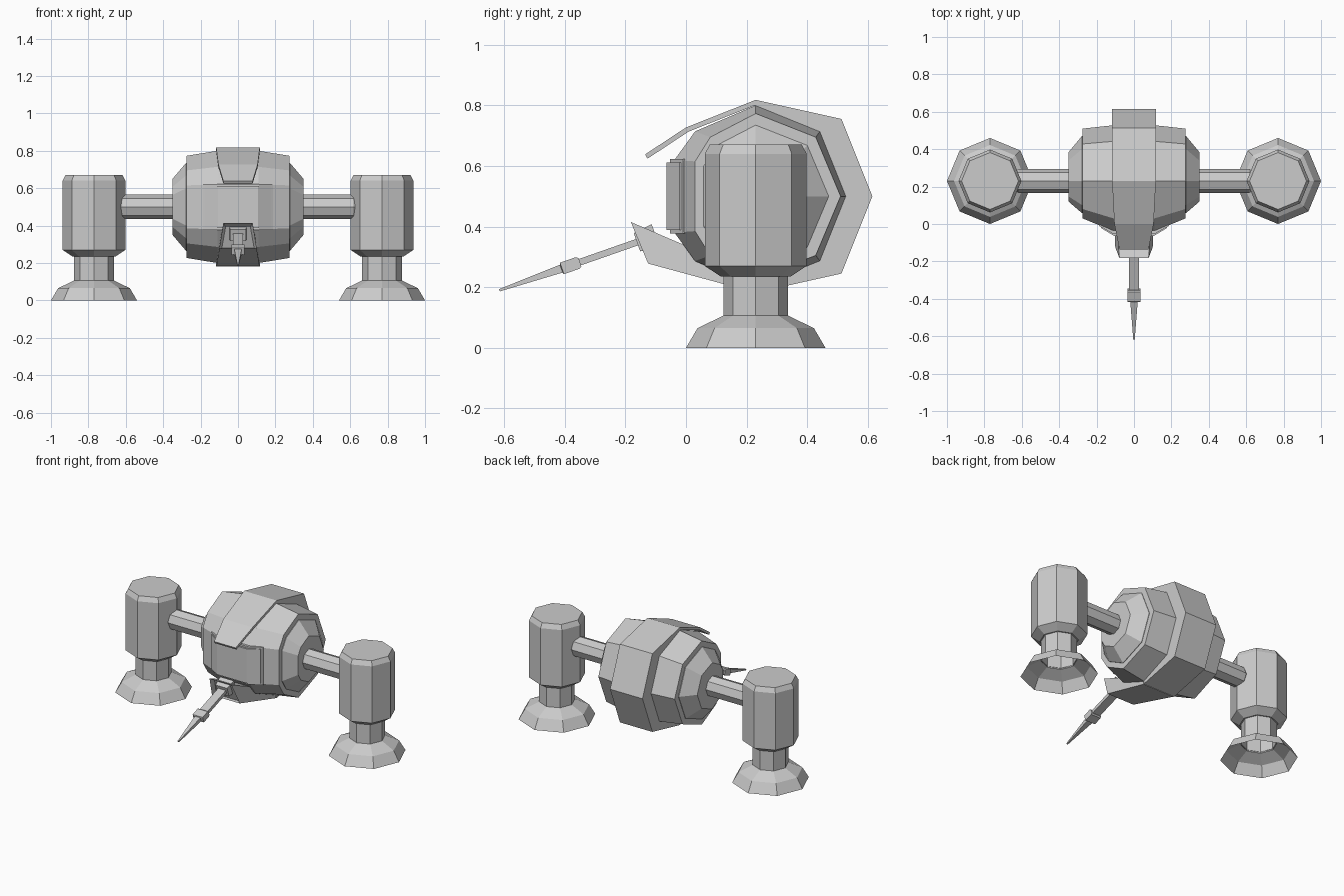
import bpy, bmesh, math
from mathutils import Vector

if "Cube" in bpy.data.objects:
    bpy.data.objects.remove(bpy.data.objects["Cube"])

CY, CZ = 0.23, 0.5  # body axis


def make(name, bm):
    bmesh.ops.recalc_face_normals(bm, faces=bm.faces)
    me = bpy.data.meshes.new(name)
    bm.to_mesh(me)
    bm.free()
    ob = bpy.data.objects.new(name, me)
    bpy.context.collection.objects.link(ob)
    return ob


def loft(name, rings, cap_start=True, cap_end=True):
    bm = bmesh.new()
    vs = [[bm.verts.new(p) for p in r] for r in rings]
    n = len(rings[0])
    for a, b in zip(vs, vs[1:]):
        for i in range(n):
            j = (i + 1) % n
            bm.faces.new((a[i], a[j], b[j], b[i]))
    if cap_start:
        bm.faces.new(vs[0])
    if cap_end:
        bm.faces.new(vs[-1])
    return make(name, bm)


def ring_z(x, y, z, r):
    return [(x + r * math.cos(k * math.pi / 4), y + r * math.sin(k * math.pi / 4), z) for k in range(8)]


def ring_x(x, r):
    return [(x, CY + r * math.cos(k * math.pi / 4), CZ + r * math.sin(k * math.pi / 4)) for k in range(8)]


def section(x, pts, s=1.0):
    return [(x, CY + y * s, CZ + z * s) for y, z in pts]


def bar(name, start, end, stations):
    # square bar: stations are (fraction, half width, half height)
    a, b = Vector(start), Vector(end)
    d = (b - a).normalized()
    side = Vector((1, 0, 0))
    up = side.cross(d)
    rings = []
    for t, w, h in stations:
        c = a.lerp(b, t)
        rings.append([c + side * w * i + up * h * j for i, j in ((-1, -1), (1, -1), (1, 1), (-1, 1))])
    return loft(name, rings)


# Hull: flattened-front octagonal sections along x
mid = [(0, .3), (.212, .214), (.298, 0), (.212, -.214), (0, -.3),
       (-.2, -.214), (-.268, -.12), (-.268, .12), (-.2, .214)]
end = [(0, .273), (.198, .195), (.28, 0), (.198, -.195), (0, -.273),
       (-.15, -.195), (-.2, -.115), (-.2, .115), (-.15, .195)]
loft("hull", [section(-.275, end), section(-.11, mid), section(.11, mid), section(.275, end)])

# Central armour band wrapping the back
band = [(0, .318), (.283, .255), (.385, 0), (.283, -.255), (0, -.318), (0, 0)]
loft("back_band", [section(-.117, band), section(.117, band)])

# Brow plate running forward over the window
rows = ((.23, .818, .117), (0, .727, .105), (-.135, .638, .078))
loft("brow_plate", [[(-w, y, z), (w, y, z), (w, y + .008, z - .014), (-w, y + .008, z - .014)]
                    for y, z, w in rows])

# Front window frame and pane
def window(name, w, h, y):
    pts = [(-w, y + .042), (-w * .6, y), (w * .6, y), (w, y + .042)]
    bm = bmesh.new()
    for depth in (0, .05):
        for z in (CZ - h, CZ + h):
            for x, yy in pts:
                bm.verts.new((x, yy + depth, z))
    bmesh.ops.convex_hull(bm, input=bm.verts)
    bmesh.ops.dissolve_limit(bm, angle_limit=.02, verts=bm.verts, edges=bm.edges)
    make(name, bm)


window("window_frame", .187, .123, -.052)
window("window_pane", .176, .112, -.064)

# Chin housing with recessed front opening
chin = loft("chin_housing", [
    [(-.115, .225, .183), (.115, .225, .183), (.11, .225, .24), (-.11, .225, .24)],
    [(-.1, -.125, .278), (.1, -.125, .278), (.078, -.182, .415), (-.078, -.182, .415)]])
bm = bmesh.new()
bm.from_mesh(chin.data)
bm.faces.ensure_lookup_table()
front = min(bm.faces, key=lambda f: f.calc_center_median().y)
bmesh.ops.inset_region(bm, faces=[front], thickness=.018)
bmesh.ops.translate(bm, verts=front.verts, vec=(0, .03, -.01))
bm.to_mesh(chin.data)
bm.free()

# Gun: mount, barrel, collar and tapered muzzle
P, Q = (0, -.1, .37), (0, -.615, .19)
bar("gun_mount", P, Q, [(0, .05, .04), (.12, .042, .032)])
bar("gun_barrel", P, Q, [(.05, .028, .011), (.52, .028, .011)])
bar("gun_collar", P, Q, [(.485, .036, .014), (.5, .036, .02), (.6, .036, .02), (.605, .025, .014)])
bar("gun_muzzle", P, Q, [(.55, .022, .015), (1, .004, .004)])

# Side domes, arms and legs on both sides
for s, tag in ((-1, "left"), (1, "right")):
    loft(tag + "_side_dome", [section(s * .2, end, .86), section(s * .278, end, .86), section(s * .35, end, .55)])
    loft(tag + "_arm", [ring_x(s * .3, .065), ring_x(s * .615, .065), ring_x(s * .632, .055)])
    X = s * .77
    loft(tag + "_leg_drum", [ring_z(X, CY, z, r) for z, r in
                             ((.235, .115), (.27, .168), (.64, .168), (.67, .152))])
    loft(tag + "_ankle", [ring_z(X, CY, .1, .107), ring_z(X, CY, .25, .107)], cap_start=False)
    loft(tag + "_foot", [ring_z(X, CY, z, r) for z, r in
                         ((0, .23), (.065, .192), (.107, .105))], cap_start=False, cap_end=False)
